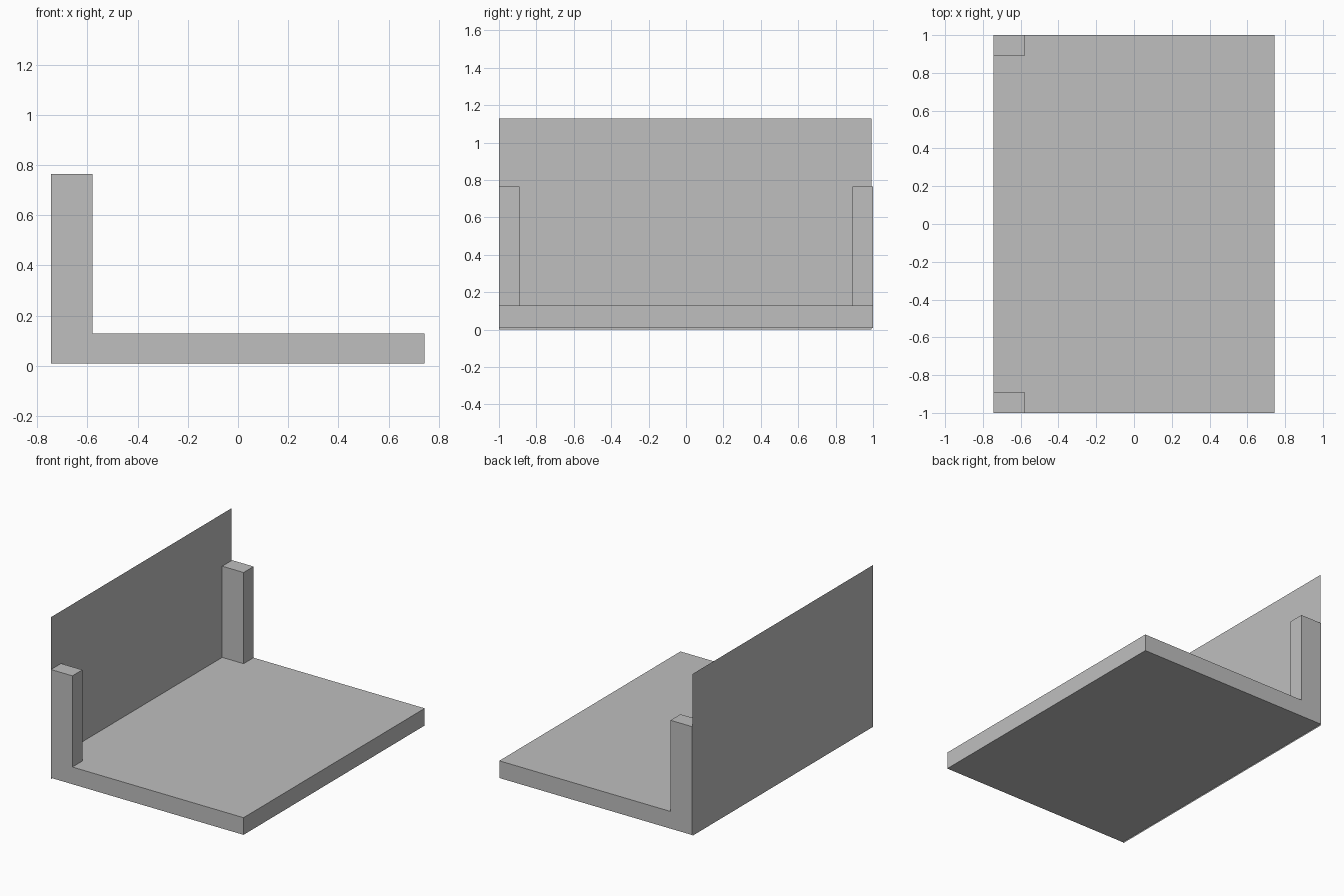
import bpy

if "Cube" in bpy.data.objects:
    bpy.data.objects.remove(bpy.data.objects["Cube"])

# Single plain grey
grey = bpy.data.materials.new("plain_grey")
grey.diffuse_color = (0.52, 0.52, 0.52, 1.0)
grey.use_nodes = True
grey.node_tree.nodes["Principled BSDF"].inputs["Base Color"].default_value = grey.diffuse_color


def finish(obj, name):
    obj.name = name
    obj.data.name = name
    obj.data.materials.append(grey)


def box(name, low, high):
    """Box between two opposite corners."""
    centre = [(a + b) / 2 for a, b in zip(low, high)]
    bpy.ops.mesh.primitive_cube_add(size=1, location=centre)
    obj = bpy.context.object
    obj.scale = [b - a for a, b in zip(low, high)]
    bpy.ops.object.transform_apply(location=False, rotation=False, scale=True)
    finish(obj, name)


LEFT, RIGHT = -0.745, 0.743
BASE_BOTTOM, BASE_TOP = 0.008, 0.128

# Floor slab
box("base_slab", (LEFT, -1.0, BASE_BOTTOM), (RIGHT, 1.0, BASE_TOP))

# Corner posts standing on the slab
box("front_post", (LEFT, -1.0, BASE_TOP), (-0.58, -0.89, 0.765))
box("back_post", (LEFT, 0.89, BASE_TOP), (-0.58, 1.0, 0.765))

# Thin upright sheet along the left edge
mesh = bpy.data.meshes.new("wall_sheet")
x = LEFT - 0.001
mesh.from_pydata(
    [(x, -1.0, 0.0), (x, -1.0, 1.13), (x, 0.993, 1.13), (x, 0.993, 0.0)],
    [], [(3, 2, 1, 0)])
sheet = bpy.data.objects.new("wall_sheet", mesh)
bpy.context.collection.objects.link(sheet)
finish(sheet, "wall_sheet")
